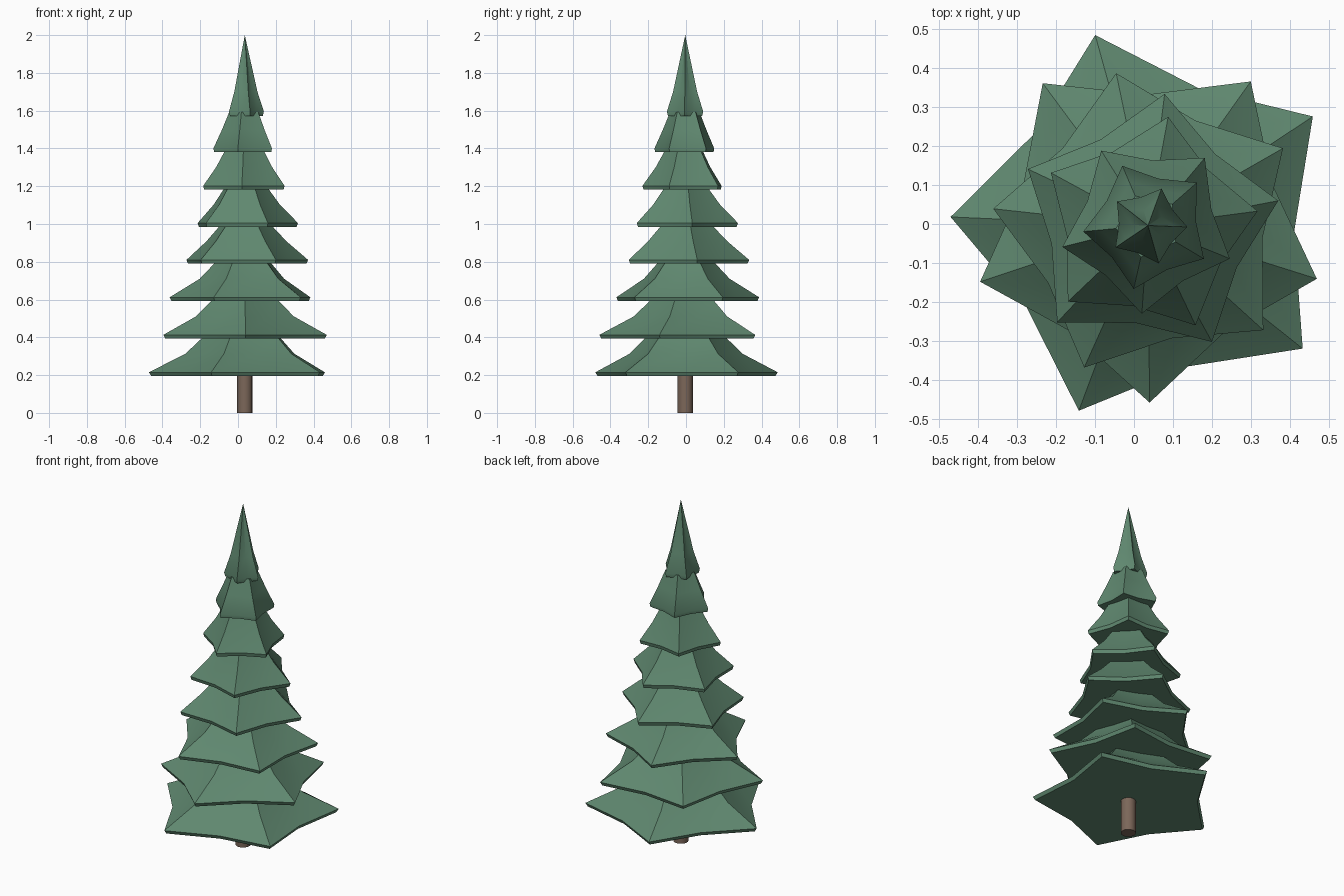
import bpy, bmesh
from math import radians, sin, cos

if "Cube" in bpy.data.objects:
    bpy.data.objects.remove(bpy.data.objects["Cube"])

CX, CY = 0.036, -0.004


def material(name, color):
    m = bpy.data.materials.new(name)
    m.diffuse_color = color
    m.use_nodes = True
    m.node_tree.nodes["Principled BSDF"].inputs["Base Color"].default_value = m.diffuse_color
    return m


green = material("needle_green", (0.115, 0.245, 0.16, 1))
brown = material("bark_brown", (0.20, 0.135, 0.10, 1))


def loft(name, rings, mat, smooth=30):
    """Skin a list of closed point rings; a one-point ring makes a tip."""
    bm = bmesh.new()
    loops = [[bm.verts.new(p) for p in ring] for ring in rings]
    for a, b in zip(loops, loops[1:]):
        n = len(a)
        for i in range(n):
            j = (i + 1) % n
            if len(b) == 1:
                bm.faces.new((a[i], a[j], b[0]))
            else:
                bm.faces.new((a[i], a[j], b[j], b[i]))
    bm.faces.new(loops[0][::-1])
    if len(loops[-1]) > 1:
        bm.faces.new(loops[-1])
    bmesh.ops.recalc_face_normals(bm, faces=bm.faces[:])
    me = bpy.data.meshes.new(name)
    bm.to_mesh(me)
    bm.free()
    me.shade_smooth()
    me.set_sharp_from_angle(angle=radians(smooth))
    me.materials.append(mat)
    ob = bpy.data.objects.new(name, me)
    bpy.context.collection.objects.link(ob)
    return ob


def star(r, valley, z, turn, points=5):
    """Star ring: tips at radius r, valleys at r * valley."""
    ring = []
    for i in range(points * 2):
        a = radians(turn + i * 180 / points)
        q = r * (valley if i % 2 else 1)
        ring.append((CX + q * cos(a), CY + q * sin(a), z))
    return ring


# Trunk
loft("trunk", [star(0.04, 1, z, 0, 8) for z in (0, 0.25)], brown, 50)

# Branch tiers: bottom z, tip radius, middle radius, top radius, rotation
tiers = [
    (0.195, 0.508, 0.315, 0.215, 33.5),
    (0.393, 0.455, 0.272, 0.175, 54.5),
    (0.592, 0.400, 0.240, 0.150, 29.8),
    (0.790, 0.341, 0.225, 0.135, 10.8),
    (0.985, 0.284, 0.187, 0.118, 7.5),
    (1.182, 0.227, 0.157, 0.105, 50.0),
    (1.380, 0.167, 0.122, 0.083, 41.3),
]
for n, (z, r, mid, top, turn) in enumerate(tiers, 1):
    loft(f"branch_tier_{n}", [
        star(r * 0.975, 0.74, z, turn),
        star(r, 0.74, z + 0.02, turn),
        star(mid, 0.76, z + 0.118, turn),
        star(top, 0.78, z + 0.212, turn),
    ], green)

# Pointed crown
loft("crown", [
    star(0.095, 0.74, 1.572, -2),
    star(0.101, 0.74, 1.595, -2),
    star(0.067, 0.62, 1.70, -2),
    [(CX, CY, 2.0)],
], green)
